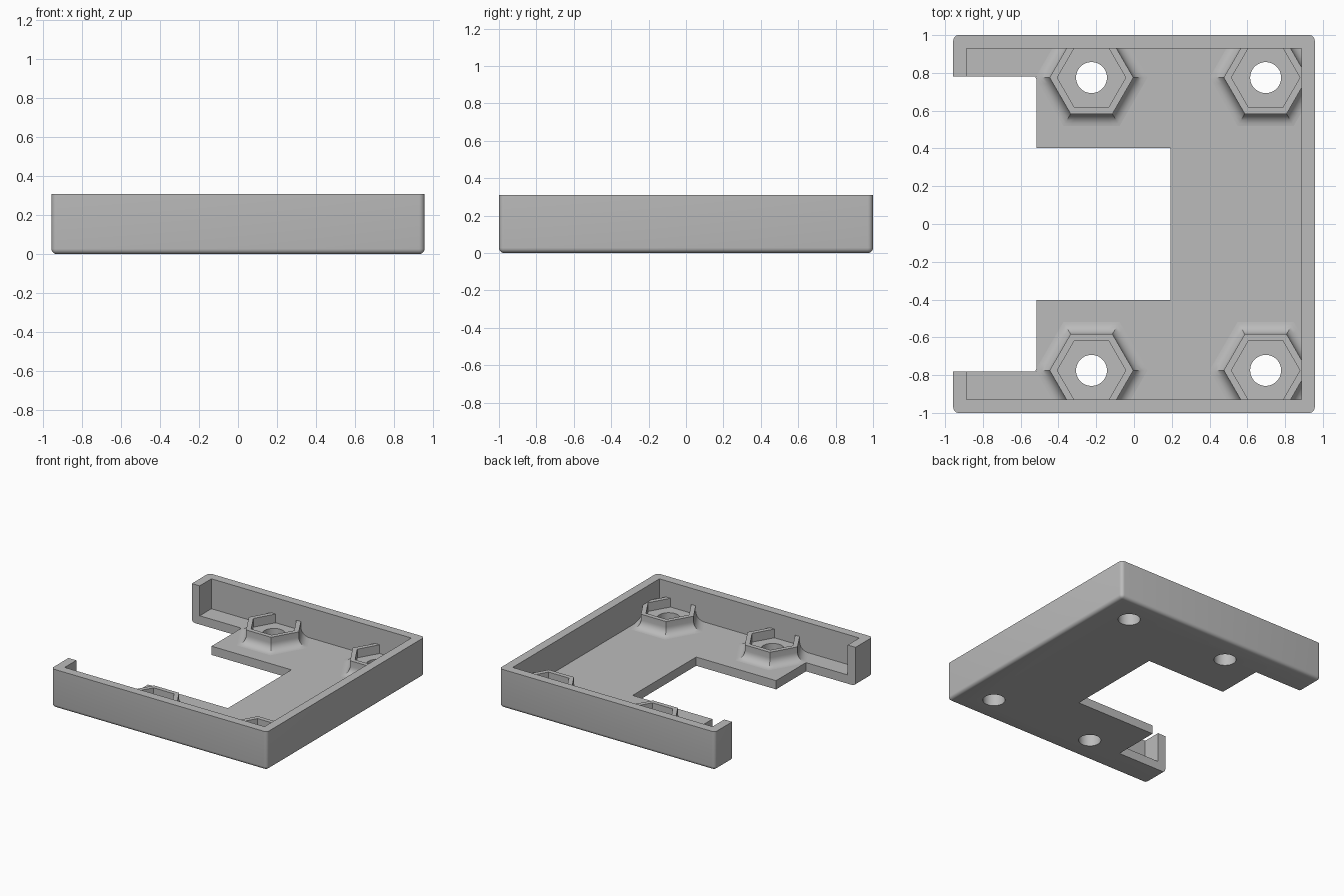
import bpy, bmesh, math

old = bpy.data.objects.get("Cube")
if old:
    bpy.data.objects.remove(old, do_unlink=True)

grey = bpy.data.materials.new("plain_grey")
grey.use_nodes = True
colour = (0.5, 0.5, 0.5, 1)
grey.diffuse_color = colour
grey.node_tree.nodes["Principled BSDF"].inputs["Base Color"].default_value = colour

HX, HY, TOP = 0.957, 1.0, 0.31      # half sizes and height
WALL, FLOOR = 0.07, 0.07
HOLE = 0.082
BOSSES = [(x, y) for x in (-0.225, 0.697) for y in (-0.775, 0.775)]
SIDES = 48


def add_object(name, bm):
    bmesh.ops.recalc_face_normals(bm, faces=bm.faces)
    mesh = bpy.data.meshes.new(name)
    bm.to_mesh(mesh)
    bm.free()
    mesh.materials.append(grey)
    obj = bpy.data.objects.new(name, mesh)
    bpy.context.collection.objects.link(obj)
    return obj


def box(x0, x1, y0, y1, z0, z1):
    bm = bmesh.new()
    bmesh.ops.create_cube(bm, size=1)
    for v in bm.verts:
        v.co.x = x1 if v.co.x > 0 else x0
        v.co.y = y1 if v.co.y > 0 else y0
        v.co.z = z1 if v.co.z > 0 else z0
    return bm


def cylinder(x, y):
    bm = bmesh.new()
    bmesh.ops.create_cone(bm, cap_ends=True, segments=SIDES, radius1=HOLE, radius2=HOLE, depth=1)
    bmesh.ops.translate(bm, verts=bm.verts, vec=(x, y, 0))
    return bm


def activate(obj):
    bpy.ops.object.select_all(action='DESELECT')
    obj.select_set(True)
    bpy.context.view_layer.objects.active = obj


# Tray block, rounded on the upright and bottom edges
bm = box(-HX, HX, -HY, HY, 0, TOP)
rounded = [e for e in bm.edges if min(v.co.z for v in e.verts) < 0.01]
bmesh.ops.bevel(bm, geom=rounded, offset=0.028, segments=5, profile=0.5, affect='EDGES')
tray = add_object("tray", bm)

# Hollow, stepped side opening and screw holes
cutters = [
    box(-HX + WALL, HX - WALL, -HY + WALL, HY - WALL, FLOOR, 1),
    box(-2, -0.517, -0.782, 0.782, -1, 1),
    box(-1.5, 0.192, -0.403, 0.403, -1, 1),
] + [cylinder(x, y) for x, y in BOSSES]
for cutter_bm in cutters:
    cutter = add_object("cutter", cutter_bm)
    cutter.hide_render = True
    cut = tray.modifiers.new("cut", 'BOOLEAN')
    cut.operation = 'DIFFERENCE'
    cut.solver = 'EXACT'
    cut.object = cutter
    activate(tray)
    bpy.ops.object.modifier_apply(modifier=cut.name)
    bpy.data.objects.remove(cutter, do_unlink=True)
activate(tray)
bpy.ops.object.shade_smooth_by_angle(angle=math.radians(30))


# Hexagonal nut holders with a flared foot, trimmed inside the walls
def hexagon(angle, apothem):
    return apothem / math.cos(angle % (math.pi / 3) - math.pi / 6)


RIM, POCKET, FLARE = 0.18, 0.11, 0.065
OUTER, INNER = 0.192, 0.157
rings = []
for i in range(8):
    a = math.pi / 2 * i / 7
    rings.append((OUTER + FLARE * (1 - math.sin(a)), FLOOR + FLARE * (1 - math.cos(a))))
rings += [(OUTER, RIM), (INNER, RIM), (INNER, POCKET), (None, POCKET), (None, FLOOR)]

for n, (cx, cy) in enumerate(BOSSES):
    bm = bmesh.new()
    loops = []
    for apothem, z in rings:
        loop = []
        for k in range(SIDES):
            a = 2 * math.pi * k / SIDES
            r = HOLE if apothem is None else hexagon(a, apothem)
            loop.append(bm.verts.new((cx + r * math.cos(a), cy + r * math.sin(a), z)))
        loops.append(loop)
    for low, high in zip(loops, loops[1:]):
        for k in range(SIDES):
            j = (k + 1) % SIDES
            bm.faces.new((low[k], low[j], high[j], high[k]))
    bmesh.ops.recalc_face_normals(bm, faces=bm.faces)
    side = 1 if cy > 0 else -1
    for co, no in (((0, side * (HY - WALL + 0.001), 0), (0, side, 0)),
                   ((HX - WALL + 0.001, 0, 0), (1, 0, 0))):
        bmesh.ops.bisect_plane(bm, geom=bm.verts[:] + bm.edges[:] + bm.faces[:],
                               plane_co=co, plane_no=no, clear_outer=True)
    mesh = bpy.data.meshes.new("nut_holder")
    bm.to_mesh(mesh)
    bm.free()
    mesh.materials.append(grey)
    holder = bpy.data.objects.new(f"nut_holder_{n + 1}", mesh)
    bpy.context.collection.objects.link(holder)
    activate(holder)
    bpy.ops.object.shade_smooth_by_angle(angle=math.radians(30))
